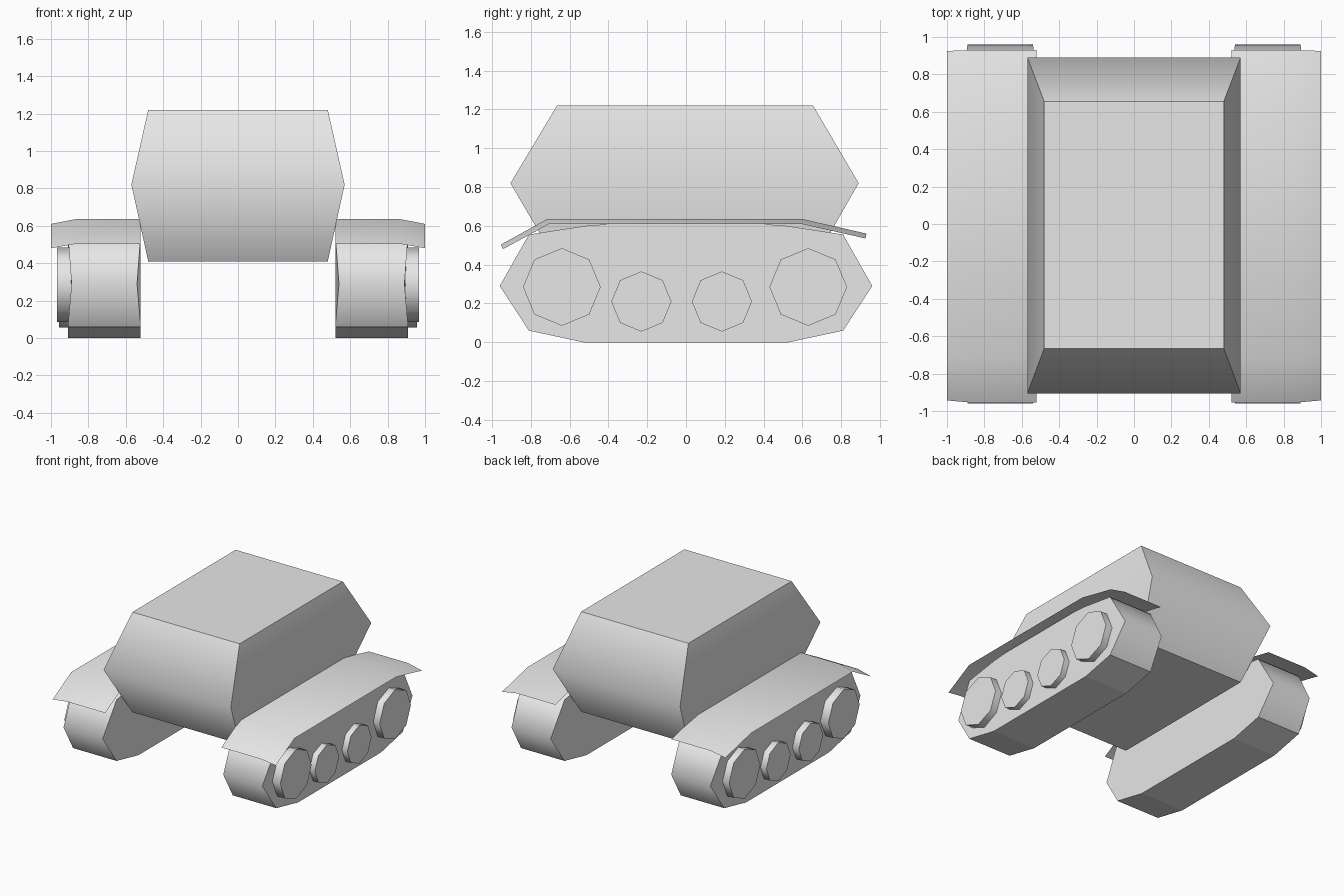
import bpy
import bmesh
import math

cube = bpy.data.objects.get("Cube")
if cube:
    bpy.data.objects.remove(cube, do_unlink=True)

grey = bpy.data.materials.new("plain grey")
grey.use_nodes = True
grey.diffuse_color = (0.8, 0.8, 0.8, 1)
grey.node_tree.nodes["Principled BSDF"].inputs["Base Color"].default_value = (0.8, 0.8, 0.8, 1)


def finish(name, bm, is_soft, mirrored=True, closed=True):
    """Turn a bmesh into an object; edges are sharp unless is_soft(edge)."""
    if closed:
        bmesh.ops.recalc_face_normals(bm, faces=bm.faces)
    for face in bm.faces:
        face.smooth = True
    for edge in bm.edges:
        edge.smooth = is_soft(edge)
    mesh = bpy.data.meshes.new(name)
    bm.to_mesh(mesh)
    bm.free()
    mesh.materials.append(grey)
    obj = bpy.data.objects.new(name, mesh)
    bpy.context.collection.objects.link(obj)
    if mirrored:
        obj.modifiers.new("Mirror", 'MIRROR').use_mirror_merge = False
    return obj


def loft(rings, caps=True, wrap=True):
    """Join successive rings of points with quads."""
    bm = bmesh.new()
    loops = [[bm.verts.new(p) for p in ring] for ring in rings]
    count = len(loops[0])
    for a, b in zip(loops, loops[1:]):
        for i in range(count if wrap else count - 1):
            j = (i + 1) % count
            bm.faces.new((a[i], a[j], b[j], b[i]))
    if caps:
        bm.faces.new(loops[0][::-1])
        bm.faces.new(loops[-1])
    return bm


def heights(edge):
    return [v.co.z for v in edge.verts]


# Hull: two tapered halves meeting at a soft waist
def rectangle(x, front, back, z):
    return [(-x, front, z), (x, front, z), (x, back, z), (-x, back, z)]


WAIST = 0.82
hull = loft([rectangle(0.48, -0.665, 0.655, 0.41),
             rectangle(0.57, -0.905, 0.89, WAIST),
             rectangle(0.48, -0.665, 0.655, 1.22)])
finish("hull", hull, lambda e: all(abs(z - WAIST) < 0.001 for z in heights(e)), mirrored=False)

# Tracks: side outline swept across, pinched at the front and rear tips
half = [(0.53, 0), (0.81, 0.06), (0.96, 0.29), (0.81, 0.555), (0.52, 0.60), (0.39, 0.61)]
outline = half + [(-y, z) for y, z in reversed(half)]


def pinch(y):
    return 0.02 if abs(y) > 0.9 else 0


track = loft([[(0.52 + pinch(y), y, z) for y, z in outline],
              [(0.91 - pinch(y), y, z) for y, z in outline]])
finish("track", track, lambda e: min(heights(e)) > 0.1
       and abs(e.verts[0].co.x - e.verts[1].co.x) > 0.2)


# Wheels: octagonal discs on the outer track faces
def wheel(name, y, z, radius, outer):
    rings = [[(x, y + radius * math.sin(k * math.tau / 8), z + radius * math.cos(k * math.tau / 8))
              for k in range(8)] for x in (0.86, outer)]
    finish(name, loft(rings), lambda e: abs(e.verts[0].co.x - e.verts[1].co.x) > 0.05)


wheel("front_wheel", -0.64, 0.285, 0.2, 0.967)
wheel("rear_wheel", 0.63, 0.285, 0.2, 0.967)
wheel("front_roller", -0.23, 0.21, 0.155, 0.958)
wheel("rear_roller", 0.185, 0.21, 0.155, 0.958)

# Fenders: thin bent sheets with a drooping outer lip
top_line = [(-0.955, 0.503), (-0.715, 0.635), (0.60, 0.635), (0.93, 0.56)]
lip_line = [(-0.943, 0.48), (-0.705, 0.61), (0.595, 0.61), (0.925, 0.535)]
fender = loft([[(0.52, y, z) for y, z in top_line],
               [(0.87, y, z) for y, z in top_line],
               [(1.0, y, z) for y, z in lip_line]], caps=False, wrap=False)
for face in fender.faces:
    face.normal_update()
    if face.normal.z < 0:
        face.normal_flip()
finish("fender", fender, lambda e: True, closed=False)
